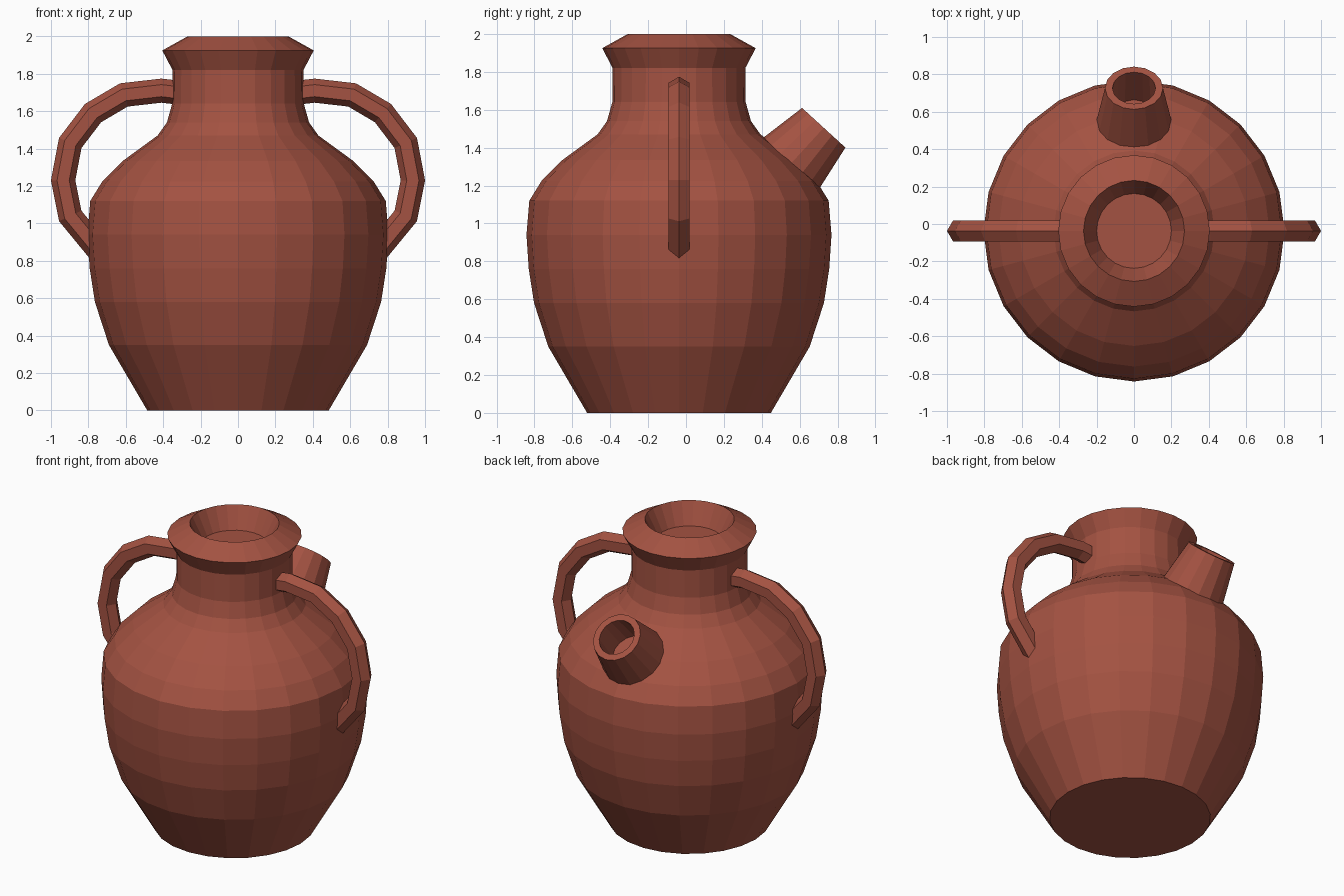
import bpy, bmesh, math
from mathutils import Vector, Matrix

if "Cube" in bpy.data.objects:
    bpy.data.objects.remove(bpy.data.objects["Cube"])

CY = -0.037  # jug axis sits slightly forward because of the spout

clay = bpy.data.materials.new("terracotta")
clay.diffuse_color = (0.37, 0.085, 0.054, 1)
clay.use_nodes = True
clay.node_tree.nodes["Principled BSDF"].inputs["Base Color"].default_value = clay.diffuse_color


def finish(name, bm, matrix=None):
    bmesh.ops.recalc_face_normals(bm, faces=bm.faces)
    if matrix:
        bm.transform(matrix)
    mesh = bpy.data.meshes.new(name)
    bm.to_mesh(mesh)
    bm.free()
    mesh.materials.append(clay)
    obj = bpy.data.objects.new(name, mesh)
    bpy.context.collection.objects.link(obj)
    return obj


def skin(bm, rings):
    """Join rings of points into a closed tube with end caps."""
    loops = [[bm.verts.new(p) for p in ring] for ring in rings]
    n = len(loops[0])
    for a, b in zip(loops, loops[1:]):
        for i in range(n):
            j = (i + 1) % n
            bm.faces.new((a[i], a[j], b[j], b[i]))
    bm.faces.new(loops[0])
    bm.faces.new(loops[-1])


def lathe(name, profile, sides, matrix):
    bm = bmesh.new()
    skin(bm, [[(r * math.cos(math.tau * i / sides), r * math.sin(math.tau * i / sides), z)
               for i in range(sides)] for r, z in profile])
    return finish(name, bm, matrix)


# Body, neck, flared rim and shallow mouth
lathe("jug_body", [
    (0.485, 0), (0.69, 0.35), (0.765, 0.58), (0.793, 0.76), (0.805, 0.94),
    (0.79, 1.12), (0.725, 1.225), (0.615, 1.335), (0.43, 1.47), (0.38, 1.54),
    (0.352, 1.64), (0.35, 1.82), (0.405, 1.925), (0.27, 2.0), (0.20, 1.86),
], 24, Matrix.Translation((0, CY, 0)))

# Hollow spout on the back shoulder
axis = Vector((0, 0.675, 0.738))
place = Matrix.Translation((0, 0.727, 1.505)) @ axis.to_track_quat('Z', 'Y').to_matrix().to_4x4()
lathe("spout", [(0.215, -0.34), (0.155, 0), (0.115, 0), (0.13, -0.28)], 16, place)

# Hexagonal handles, left and right
PATH = [(0.28, 1.695), (0.41, 1.71), (0.61, 1.687), (0.775, 1.59),
        (0.897, 1.43), (0.935, 1.23), (0.897, 1.04), (0.72, 0.825)]
for side, label in ((1, "right"), (-1, "left")):
    pts = [Vector((x, 0, z)) for x, z in PATH]
    rings = []
    for k, p in enumerate(pts):
        d_in = (p - pts[k - 1]).normalized() if k else (pts[1] - p).normalized()
        d_out = (pts[k + 1] - p).normalized() if k < len(pts) - 1 else d_in
        t = (d_in + d_out).normalized()
        out = Vector((-t.z, 0, t.x)) / t.dot(d_in)
        ring = []
        for i in range(6):
            a = math.tau * i / 6
            q = p + 0.064 * (math.cos(a) * out + math.sin(a) * Vector((0, 1, 0)))
            ring.append((side * q.x, q.y + CY, q.z))
        rings.append(ring)
    bm = bmesh.new()
    skin(bm, rings)
    finish("handle_" + label, bm)
